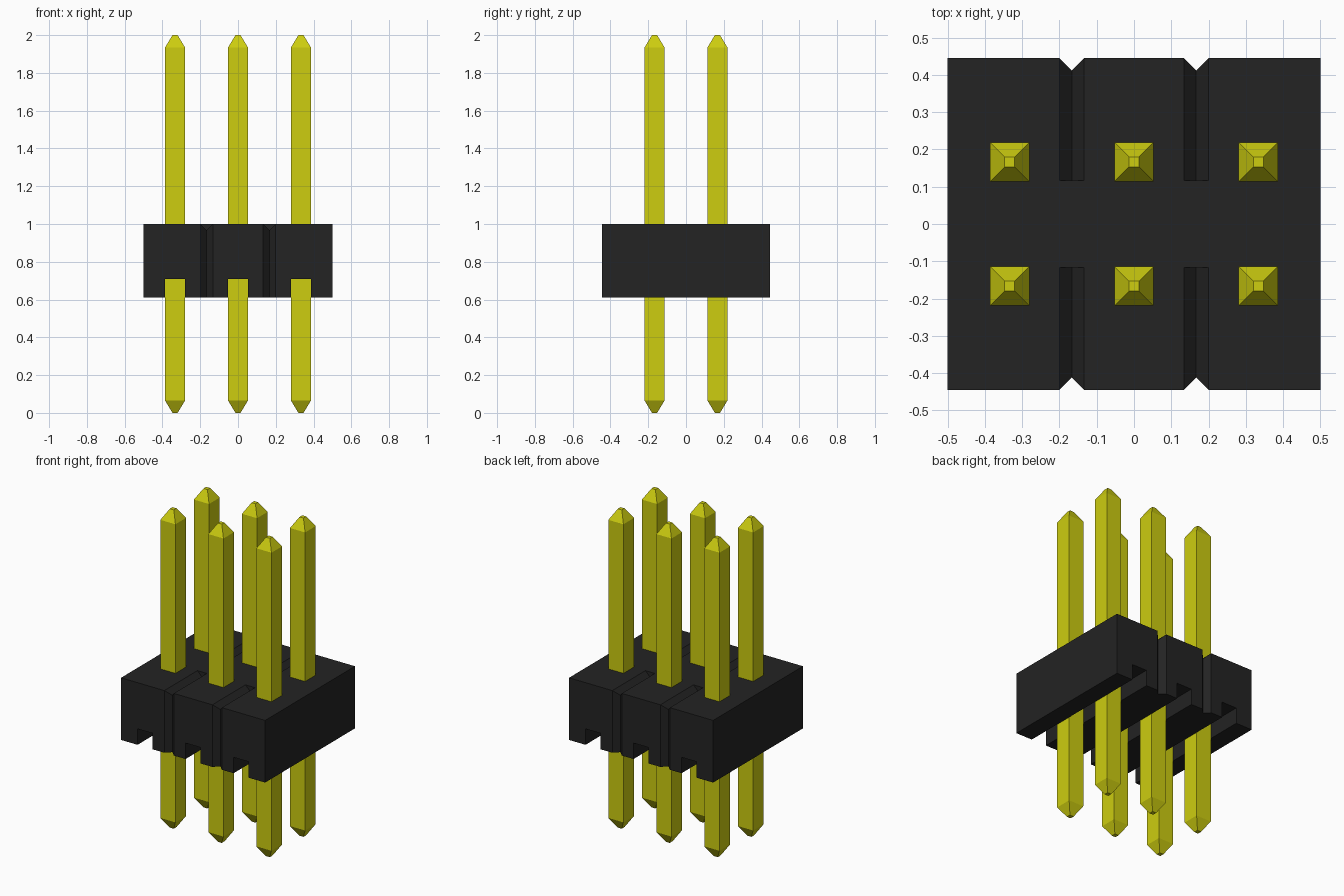
import bpy, bmesh
from mathutils import Matrix

if "Cube" in bpy.data.objects:
    bpy.data.objects.remove(bpy.data.objects["Cube"], do_unlink=True)

PITCH = 1 / 3
COLUMNS = (-PITCH, 0, PITCH)
ROWS = (-PITCH / 2, PITCH / 2)
PIN = 0.0525                      # half width of a pin
HALF_X, HALF_Y = 0.5, 0.445
BOTTOM, TOP = 0.61, 1.0
NOTCH = 0.033                     # depth and half width of the V cuts


def material(name, rgb):
    mat = bpy.data.materials.new(name)
    mat.use_nodes = True
    mat.diffuse_color = (*rgb, 1)
    bsdf = next(n for n in mat.node_tree.nodes if n.type == 'BSDF_PRINCIPLED')
    bsdf.inputs["Base Color"].default_value = (*rgb, 1)
    return mat


black = material("black plastic", (0.017, 0.017, 0.017))
yellow = material("yellow metal", (0.61, 0.61, 0.005))


def add_object(name, bm, mat):
    bmesh.ops.recalc_face_normals(bm, faces=bm.faces)
    mesh = bpy.data.meshes.new(name)
    bm.to_mesh(mesh)
    bm.free()
    mesh.materials.append(mat)
    obj = bpy.data.objects.new(name, mesh)
    bpy.context.scene.collection.objects.link(obj)
    return obj


def extrude_outline(bm, points, offset):
    face = bm.faces.new([bm.verts.new(p) for p in points])
    new = bmesh.ops.extrude_face_region(bm, geom=[face])["geom"]
    verts = [v for v in new if isinstance(v, bmesh.types.BMVert)]
    bmesh.ops.translate(bm, verts=verts, vec=offset)


# Housing outline with V notches between the columns
front = [(-HALF_X, -HALF_Y)]
for x in (-PITCH / 2, PITCH / 2):
    front += [(x - NOTCH, -HALF_Y), (x, -HALF_Y + NOTCH), (x + NOTCH, -HALF_Y)]
front.append((HALF_X, -HALF_Y))
outline = front + [(-x, -y) for x, y in front]
bm = bmesh.new()
extrude_outline(bm, [(x, y, BOTTOM) for x, y in outline], (0, 0, TOP - BOTTOM))
housing = add_object("housing", bm, black)

# Cutter: square channels below the pins and V grooves in the top
bm = bmesh.new()
for x in COLUMNS:
    scale = Matrix.Diagonal((2 * PIN, 1.2, 0.2, 1))
    bmesh.ops.create_cube(bm, size=1, matrix=Matrix.Translation((x, 0, BOTTOM)) @ scale)
for x in (-PITCH / 2, PITCH / 2):
    for side in (-1, 1):
        w = NOTCH * 2
        tri = [(x - w, side * 0.117, TOP + NOTCH), (x, side * 0.117, TOP - NOTCH),
               (x + w, side * 0.117, TOP + NOTCH)]
        extrude_outline(bm, tri, (0, side * 0.5, 0))
cutter = add_object("cutter", bm, black)
cutter.hide_render = True

cut = housing.modifiers.new("cuts", 'BOOLEAN')
cut.operation = 'DIFFERENCE'
cut.solver = 'EXACT'
cut.object = cutter
bpy.context.view_layer.objects.active = housing
bpy.ops.object.modifier_apply(modifier=cut.name)
bpy.data.objects.remove(cutter, do_unlink=True)

# Square pins with tapered ends
bm = bmesh.new()
rings = []
for z, h in ((0, 0.0135), (0.065, PIN), (1.935, PIN), (2, 0.0135)):
    rings.append([bm.verts.new((sx * h, sy * h, z))
                  for sx, sy in ((-1, -1), (1, -1), (1, 1), (-1, 1))])
for low, high in zip(rings, rings[1:]):
    for i in range(4):
        j = (i + 1) % 4
        bm.faces.new((low[i], low[j], high[j], high[i]))
bm.faces.new(rings[0][::-1])
bm.faces.new(rings[-1])
pin = add_object("pin", bm, yellow)
first = True
for y in ROWS:
    for x in COLUMNS:
        obj = pin
        if not first:
            obj = pin.copy()
            bpy.context.scene.collection.objects.link(obj)
        first = False
        obj.location = (x, y, 0)
        obj.name = ("front" if y < 0 else "back") + "_pin_" + \
            ("right" if x < 0 else "left" if x > 0 else "middle")
